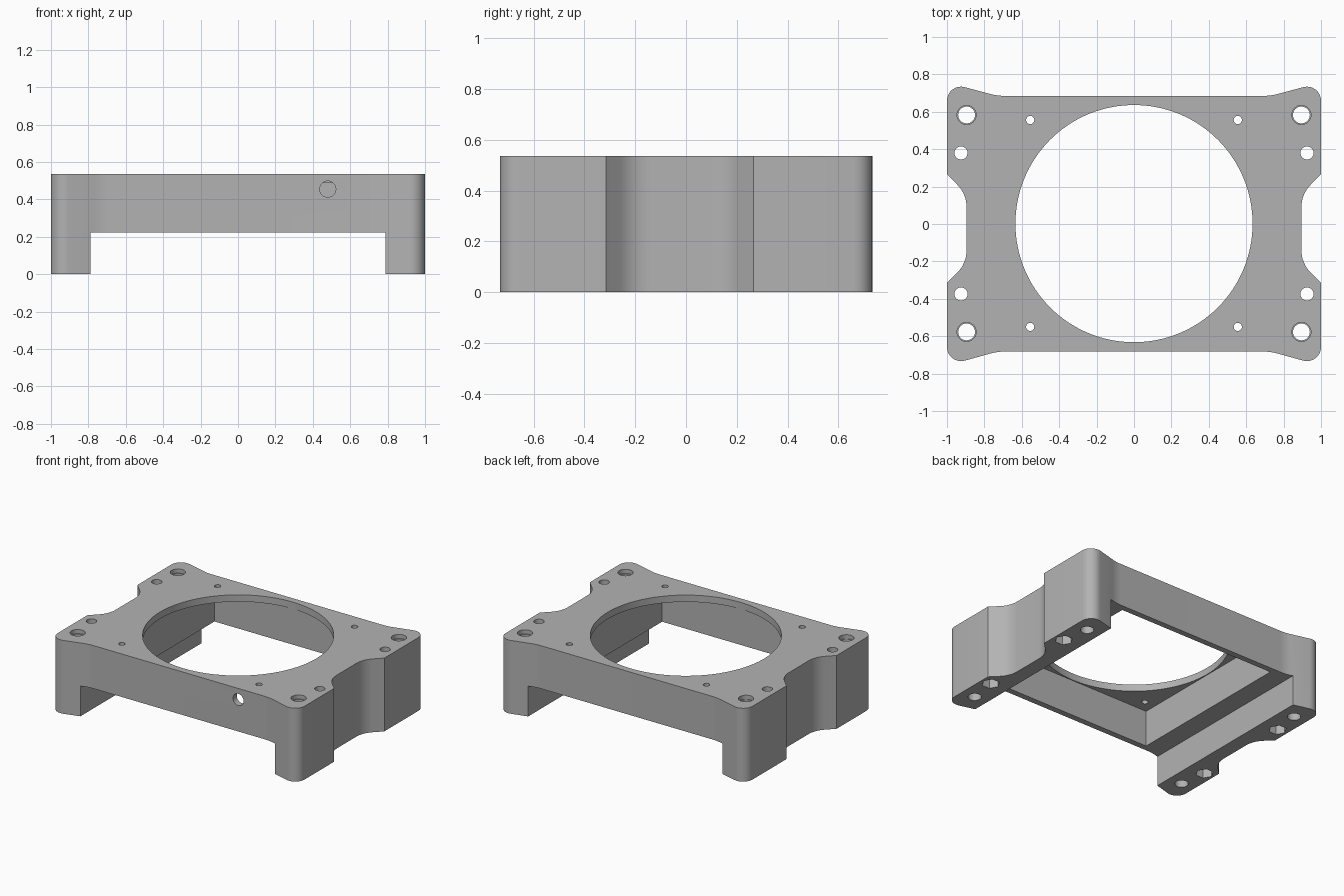
import bpy, bmesh, math
from mathutils import Vector

old = bpy.data.objects.get("Cube")
if old:
    bpy.data.objects.remove(old)

TOP, LEG, PLATE = 0.537, 0.222, 0.487   # top face, leg height, underside of top plate


def material(name, rgb):
    m = bpy.data.materials.new(name)
    m.use_nodes = True
    m.diffuse_color = (*rgb, 1)
    m.node_tree.nodes["Principled BSDF"].inputs["Base Color"].default_value = (*rgb, 1)
    return m


def prism(name, outline, z0, z1):
    """Closed outline extruded from z0 to z1."""
    bm = bmesh.new()
    face = bm.faces.new([bm.verts.new((x, y, z0)) for x, y in outline])
    out = bmesh.ops.extrude_face_region(bm, geom=[face])
    verts = [v for v in out["geom"] if isinstance(v, bmesh.types.BMVert)]
    bmesh.ops.translate(bm, verts=verts, vec=(0, 0, z1 - z0))
    bmesh.ops.recalc_face_normals(bm, faces=bm.faces)
    mesh = bpy.data.meshes.new(name)
    bm.to_mesh(mesh)
    bm.free()
    obj = bpy.data.objects.new(name, mesh)
    bpy.context.collection.objects.link(obj)
    return obj


def circle(x, y, r, n=32, turn=0.0):
    return [(x + r * math.cos(turn + math.tau * i / n),
             y + r * math.sin(turn + math.tau * i / n)) for i in range(n)]


def rect(hx, hy, cy=0.0):
    return [(-hx, cy - hy), (hx, cy - hy), (hx, cy + hy), (-hx, cy + hy)]


def fillet(points, steps=8):
    """Round each (x, y, radius) corner of a closed outline."""
    result = []
    for i, (x, y, r) in enumerate(points):
        p = Vector((x, y))
        if r == 0:
            result.append((x, y))
            continue
        a = (Vector(points[i - 1][:2]) - p).normalized()
        b = (Vector(points[(i + 1) % len(points)][:2]) - p).normalized()
        half = a.angle(b) / 2
        centre = p + (a + b).normalized() * r / math.sin(half)
        start = p + a * r / math.tan(half) - centre
        end = p + b * r / math.tan(half) - centre
        for k in range(steps + 1):
            d = start.lerp(end, k / steps)
            ang = start.angle_signed(end) * -k / steps
            c, s = math.cos(ang), math.sin(ang)
            d = Vector((start.x * c - start.y * s, start.x * s + start.y * c))
            result.append(tuple(centre + d))
    return result


# Outer body: waisted sides and flared, rounded corners
right = [(0.73, -0.682, 0.3), (1, -0.757, 0.075), (1, -0.315, 0), (0.895, -0.21, 0.17),
         (0.895, 0.16, 0.17), (1, 0.265, 0), (1, 0.757, 0.075), (0.73, 0.685, 0.3)]
left = [(-x, y, r) for x, y, r in reversed(right)]
body = prism("mount_body", fillet(right + left), 0, TOP)

# Gap between the legs, square pocket, and round opening
cutters = [
    prism("leg_gap_cutter", rect(0.788, 1), -0.1, LEG),
    prism("pocket_cutter", rect(0.64, 0.64, 0.002), LEG - 0.05, PLATE),
    prism("opening_cutter", circle(0, 0.002, 0.634, 128), PLATE - 0.05, TOP + 0.1),
]

# Vertical holes, repeated at each corner
for sx in (-1, 1):
    for sy in (-1, 1):
        def hole(name, x, y, r, z0, z1, n=32):
            cutters.append(prism(name, circle(sx * x, sy * y + 0.003, r, n), z0, z1))
        hole("bolt_hole_cutter", 0.895, 0.58, 0.045, -0.1, TOP + 0.1)
        hole("bolt_recess_cutter", 0.895, 0.58, 0.051, TOP - 0.03, TOP + 0.1)
        hole("screw_hole_cutter", 0.925, 0.377, 0.035, -0.1, TOP + 0.1)
        hole("nut_trap_cutter", 0.925, 0.377, 0.06, -0.1, 0.1, 6)
        hole("pin_hole_cutter", 0.555, 0.553, 0.022, PLATE - 0.05, TOP + 0.1, 20)

# Cable hole through the front wall
cable = prism("cable_hole_cutter", circle(0, 0, 0.043), 0, 0.25)
cable.rotation_euler = (math.pi / 2, 0, 0)
cable.location = (0.48, -0.55, 0.455)
cutters.append(cable)

bpy.context.view_layer.objects.active = body
for cutter in cutters:
    cutter.hide_render = True
    mod = body.modifiers.new("cut", "BOOLEAN")
    mod.operation, mod.solver, mod.object = "DIFFERENCE", "EXACT", cutter
    bpy.ops.object.modifier_apply(modifier=mod.name)
    bpy.data.objects.remove(cutter)

# Finish: one grey material, smooth curves with sharp edges
body.data.materials.clear()
body.data.materials.append(material("light_grey_plastic", (0.45, 0.45, 0.45)))
bpy.ops.object.select_all(action="DESELECT")
body.select_set(True)
bpy.ops.object.shade_smooth_by_angle(angle=math.radians(30))
